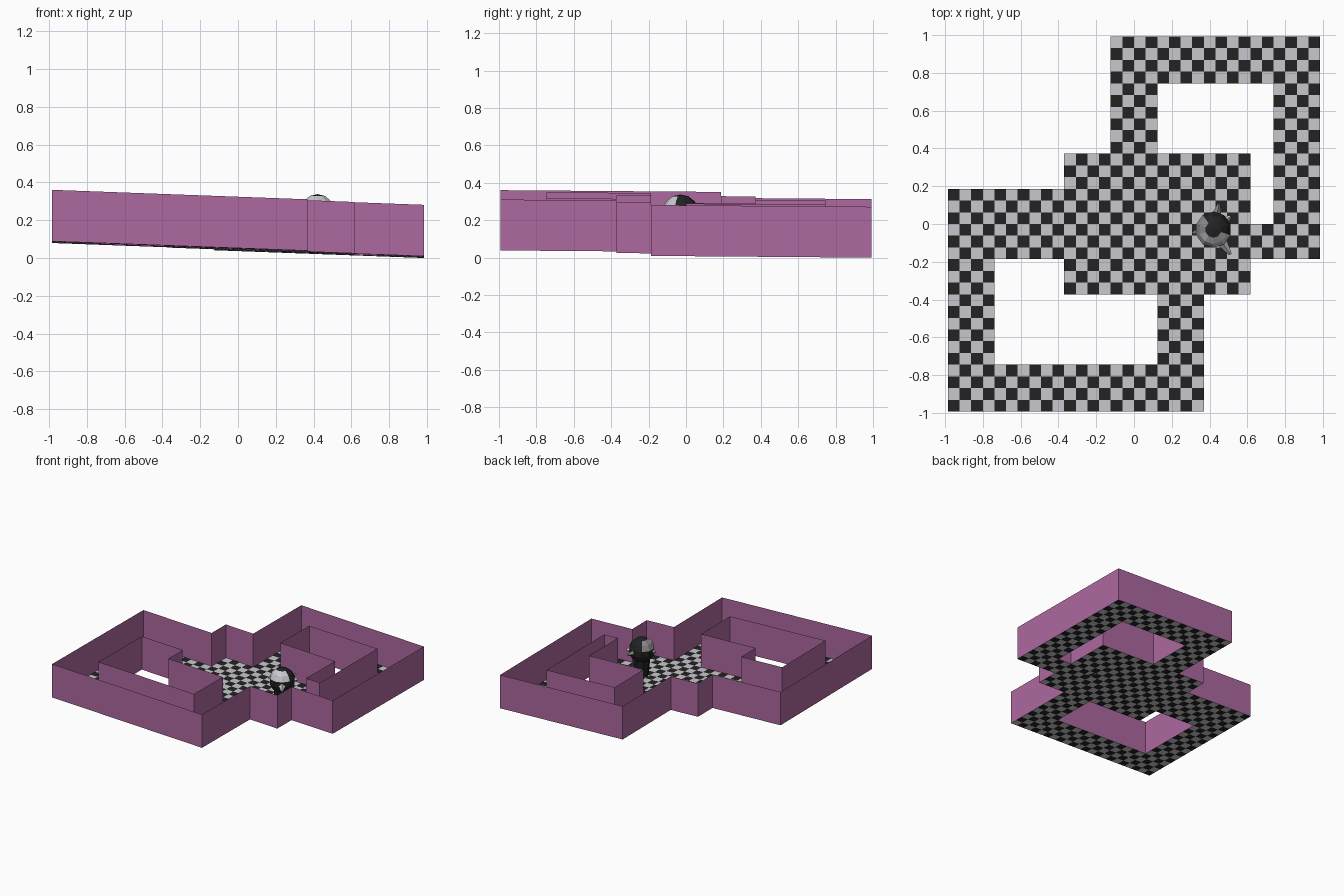
import bpy, bmesh, math
from mathutils import Vector, Matrix

if "Cube" in bpy.data.objects:
    bpy.data.objects.remove(bpy.data.objects["Cube"])

CX, CY = 0.985 / 16, 0.993 / 16      # floor tile size
WALL_H = 0.272


def mat(name, rgb):
    m = bpy.data.materials.new(name)
    m.diffuse_color = (*rgb, 1)
    m.use_nodes = True
    m.node_tree.nodes["Principled BSDF"].inputs["Base Color"].default_value = m.diffuse_color
    return m


PURPLE = mat("purple", (0.42, 0.14, 0.35))
BLACK = mat("black", (0.016, 0.016, 0.016))
LIGHT = mat("light grey", (0.58, 0.58, 0.62))
GREY = mat("mid grey", (0.25, 0.25, 0.26))


def finish(bm, name, mats):
    me = bpy.data.meshes.new(name)
    bm.to_mesh(me)
    bm.free()
    for m in mats:
        me.materials.append(m)
    ob = bpy.data.objects.new(name, me)
    bpy.context.collection.objects.link(ob)
    return ob


def point(i, j, h=0.0):
    """Grid corner on the slightly tilted floor plane."""
    x, y = (i - 16) * CX, (j - 16) * CY
    return Vector((x, y, 0.0444 - 0.037 * x - 0.008 * y + h))


# plan outlines in tile units
OUTER = [(0, 0), (22, 0), (22, 10), (26, 10), (26, 13), (32, 13),
         (32, 32), (14, 32), (14, 22), (10, 22), (10, 19), (0, 19)]
HOLE_A = [(4, 4), (4, 13), (10, 13), (10, 10), (18, 10), (18, 4)]
HOLE_B = [(18, 22), (18, 28), (28, 28), (28, 16), (26, 16), (26, 22)]


def inside(x, y):
    hit = False
    for loop in (OUTER, HOLE_A, HOLE_B):
        for (x1, y1), (x2, y2) in zip(loop, loop[1:] + loop[:1]):
            if x1 == x2 and x1 > x and min(y1, y2) < y < max(y1, y2):
                hit = not hit
    return hit


# chequered floor
bm = bmesh.new()
for i in range(32):
    for j in range(32):
        if inside(i + 0.5, j + 0.5):
            f = bm.faces.new([bm.verts.new(point(i + a, j + b))
                              for a, b in ((0, 0), (1, 0), (1, 1), (0, 1))])
            f.material_index = (i + j) % 2
bmesh.ops.remove_doubles(bm, verts=bm.verts, dist=1e-5)
finish(bm, "chequered_floor", [BLACK, LIGHT])

# thin upright walls around the rim and both openings
for name, loop in (("outer_wall", OUTER), ("front_opening_wall", HOLE_A),
                   ("back_opening_wall", HOLE_B)):
    bm = bmesh.new()
    low = [bm.verts.new(point(*p)) for p in loop]
    top = [bm.verts.new(point(*p, WALL_H)) for p in loop]
    for k in range(len(loop)):
        n = (k + 1) % len(loop)
        bm.faces.new((low[k], low[n], top[n], top[k]))
    finish(bm, name, [PURPLE])

# small faceted figure standing on the floor
CENTRE = Vector((0.42, -0.03, 0.24))

# head: dark with a light band of plates
bm = bmesh.new()
bmesh.ops.create_uvsphere(bm, u_segments=10, v_segments=7, radius=0.098)
bm.normal_update()
for f in bm.faces:
    n = f.normal
    if n.z > 0.2 and n.y < -0.3:
        f.material_index = 1
    elif n.z > 0.3 and n.x < -0.3:
        f.material_index = 2
bmesh.ops.translate(bm, verts=bm.verts, vec=CENTRE)
finish(bm, "head", [BLACK, LIGHT, GREY])

# body tapering down to the floor
bm = bmesh.new()
bmesh.ops.create_cone(bm, cap_ends=True, segments=8, radius1=0.05, radius2=0.065,
                      depth=0.15,
                      matrix=Matrix.Translation((0.42, -0.03, 0.105)))
finish(bm, "body", [BLACK])

# short grey fins sticking out of the head
for k, (x, y, z) in enumerate(((0.03, 0.135, 0.0), (0.09, -0.13, -0.02),
                               (-0.11, -0.02, 0.0), (0.09, 0.07, 0.0))):
    d = Vector((x, y, z))
    bm = bmesh.new()
    m = (Matrix.Translation(CENTRE + d * 0.78)
         @ d.to_track_quat('Z', 'Y').to_matrix().to_4x4())
    bmesh.ops.create_cone(bm, cap_ends=True, segments=4, radius1=0.026,
                          radius2=0.008, depth=d.length * 0.45, matrix=m)
    finish(bm, f"head_fin_{k + 1}", [LIGHT if k % 2 else GREY])
